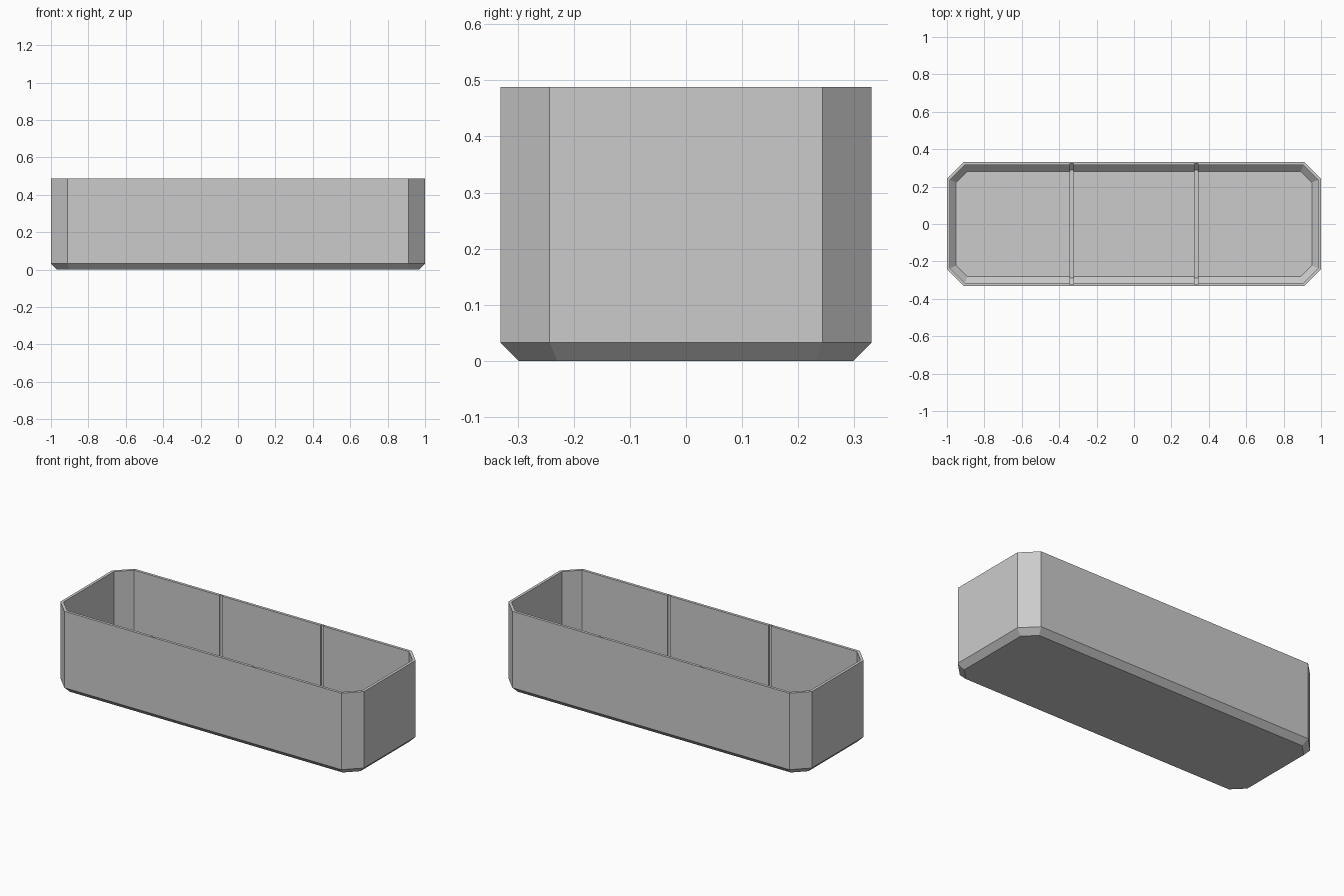
import bpy
import bmesh

cube = bpy.data.objects.get("Cube")
if cube:
    bpy.data.objects.remove(cube, do_unlink=True)

HALF_X, HALF_Y, HEIGHT = 1.0, 0.331, 0.488
CORNER, BEVEL, WALL = 0.088, 0.033, 0.0165
GROOVE_DEPTH, GROOVE_WIDTH, GROOVE_X = 0.0085, 0.021, 0.333

grey = bpy.data.materials.new("light grey")
grey.use_nodes = True
colour = (0.6, 0.6, 0.6, 1)
grey.diffuse_color = colour
grey.node_tree.nodes["Principled BSDF"].inputs["Base Color"].default_value = colour


def make_object(name, bm):
    bmesh.ops.recalc_face_normals(bm, faces=bm.faces)
    mesh = bpy.data.meshes.new(name)
    bm.to_mesh(mesh)
    bm.free()
    mesh.materials.append(grey)
    obj = bpy.data.objects.new(name, mesh)
    bpy.context.collection.objects.link(obj)
    return obj


def octagon(bm, inset, z):
    """Rectangle with cut corners, shrunk evenly by inset."""
    x, y = HALF_X - inset, HALF_Y - inset
    c = CORNER - inset * (2 - 2 ** 0.5)
    points = [(x, y - c), (x - c, y), (c - x, y), (-x, y - c),
              (-x, c - y), (c - x, -y), (x - c, -y), (x, c - y)]
    return [bm.verts.new((px, py, z)) for px, py in points]


# Tray shell: underside, outer wall, rim, inner wall, floor
bm = bmesh.new()
rings = [octagon(bm, inset, z) for inset, z in (
    (BEVEL, 0), (0, BEVEL), (0, HEIGHT), (WALL, HEIGHT),
    (WALL, WALL + BEVEL), (WALL + BEVEL, WALL))]
bm.faces.new(rings[0])
bm.faces.new(rings[-1])
for low, high in zip(rings, rings[1:]):
    for i in range(8):
        j = (i + 1) % 8
        bm.faces.new((low[i], low[j], high[j], high[i]))
tray = make_object("tray", bm)

# Divider grooves running down both long walls and across the floor
side = HALF_Y - WALL + GROOVE_DEPTH
base = WALL - GROOVE_DEPTH
half_profile = [(side - BEVEL, base), (side, base + BEVEL), (side, HEIGHT + 0.1)]
profile = half_profile + [(-y, z) for y, z in reversed(half_profile)]
for centre in (-GROOVE_X, GROOVE_X):
    bm = bmesh.new()
    face = bm.faces.new([bm.verts.new((centre - GROOVE_WIDTH / 2, y, z)) for y, z in profile])
    ext = bmesh.ops.extrude_face_region(bm, geom=[face])
    moved = [v for v in ext["geom"] if isinstance(v, bmesh.types.BMVert)]
    bmesh.ops.translate(bm, verts=moved, vec=(GROOVE_WIDTH, 0, 0))
    cutter = make_object("groove_cutter", bm)
    cutter.hide_render = True

    cut = tray.modifiers.new("groove", "BOOLEAN")
    cut.operation = "DIFFERENCE"
    cut.solver = "EXACT"
    cut.object = cutter
    bpy.context.view_layer.objects.active = tray
    bpy.ops.object.modifier_apply(modifier=cut.name)
    bpy.data.objects.remove(cutter, do_unlink=True)
